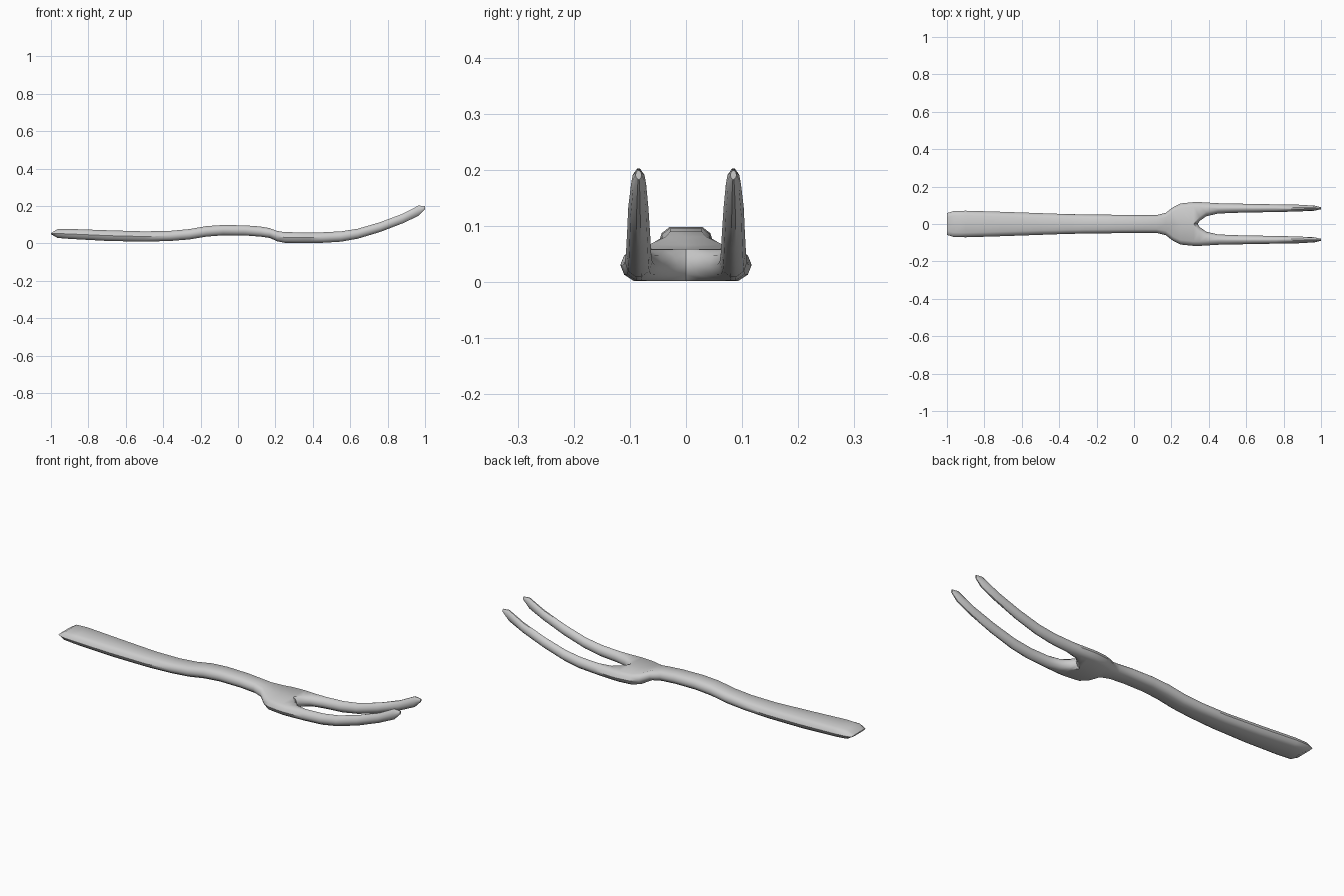
import bpy, bmesh

if "Cube" in bpy.data.objects:
    bpy.data.objects.remove(bpy.data.objects["Cube"])

# Stations along the fork half: x, inner y, outer y, bottom z, top z
STATIONS = [
    (-1.00, 0, .058, .049, .055), (-.965, 0, .069, .029, .076),
    (-.90, 0, .071, .024, .077), (-.70, 0, .065, .013, .070),
    (-.50, 0, .058, .009, .064), (-.36, 0, .053, .013, .067),
    (-.26, 0, .051, .021, .076), (-.17, 0, .050, .036, .092),
    (-.08, 0, .049, .043, .098), (.04, 0, .048, .042, .096),
    (.12, 0, .047, .036, .090), (.17, 0, .060, .029, .081),
    (.21, 0, .091, .011, .066), (.25, 0, .110, .003, .060),
    (.32, 0, .117, .002, .059),
    (.35, .015, .117, .002, .058), (.385, .041, .115, .002, .058),
    (.45, .056, .111, .003, .059), (.55, .060, .109, .009, .064),
    (.64, .062, .107, .025, .078), (.76, .064, .105, .061, .113),
    (.88, .067, .103, .107, .158), (.965, .071, .098, .147, .202),
    (1.00, .079, .090, .183, .199),
]
SLOT = 14  # station where the gap between the tines begins


def section(i, bm):
    """Closed rounded section: outer edge first, then inner edge."""
    x, yi, yo, zb, zt = STATIONS[i]
    zm, h = (zb + zt) / 2, (zt - zb) / 2
    b = min(.4 * (yo - yi), .024)
    profile = ((1, -1), (.28, -.6), (0, 0), (.28, .6), (1, 1))
    pts = [(x, yo - b * k, zm + h * v) for k, v in profile]
    for k, v in reversed(profile):
        if i > SLOT:
            pts.append((x, yi + b * k, zm + h * v))
        else:  # on the centre line; slot start bulges forward to its apex
            pts.append((x + (.02 * (1 - k) if i == SLOT else 0), 0, zm + h * v))
    return [bm.verts.new(p) for p in pts]


# Half of the fork, lofted through the stations
bm = bmesh.new()
rings = [section(i, bm) for i in range(len(STATIONS))]
for i, (a, c) in enumerate(zip(rings, rings[1:])):
    for j in range(10):
        if i < SLOT and 5 <= j <= 8:
            continue  # the solid part has no wall on the centre line
        k = (j + 1) % 10
        bm.faces.new((a[j], c[j], c[k], a[k]))
bm.faces.new(rings[0])
bm.faces.new(rings[-1][::-1])
loose = [v for v in bm.verts if not v.link_faces]
bmesh.ops.delete(bm, geom=loose, context='VERTS')
bmesh.ops.mirror  # the other half comes from reflected copies below
copy = bmesh.ops.duplicate(bm, geom=bm.verts[:] + bm.edges[:] + bm.faces[:])
for v in copy["geom"]:
    if isinstance(v, bmesh.types.BMVert):
        v.co.y = -v.co.y
bmesh.ops.remove_doubles(bm, verts=bm.verts[:], dist=.0005)
bmesh.ops.recalc_face_normals(bm, faces=bm.faces[:])

mesh = bpy.data.meshes.new("carving_fork")
bm.to_mesh(mesh)
bm.free()
fork = bpy.data.objects.new("carving_fork", mesh)
bpy.context.collection.objects.link(fork)
bpy.context.view_layer.objects.active = fork
fork.select_set(True)
bpy.ops.object.shade_smooth_by_angle(angle=.7)
